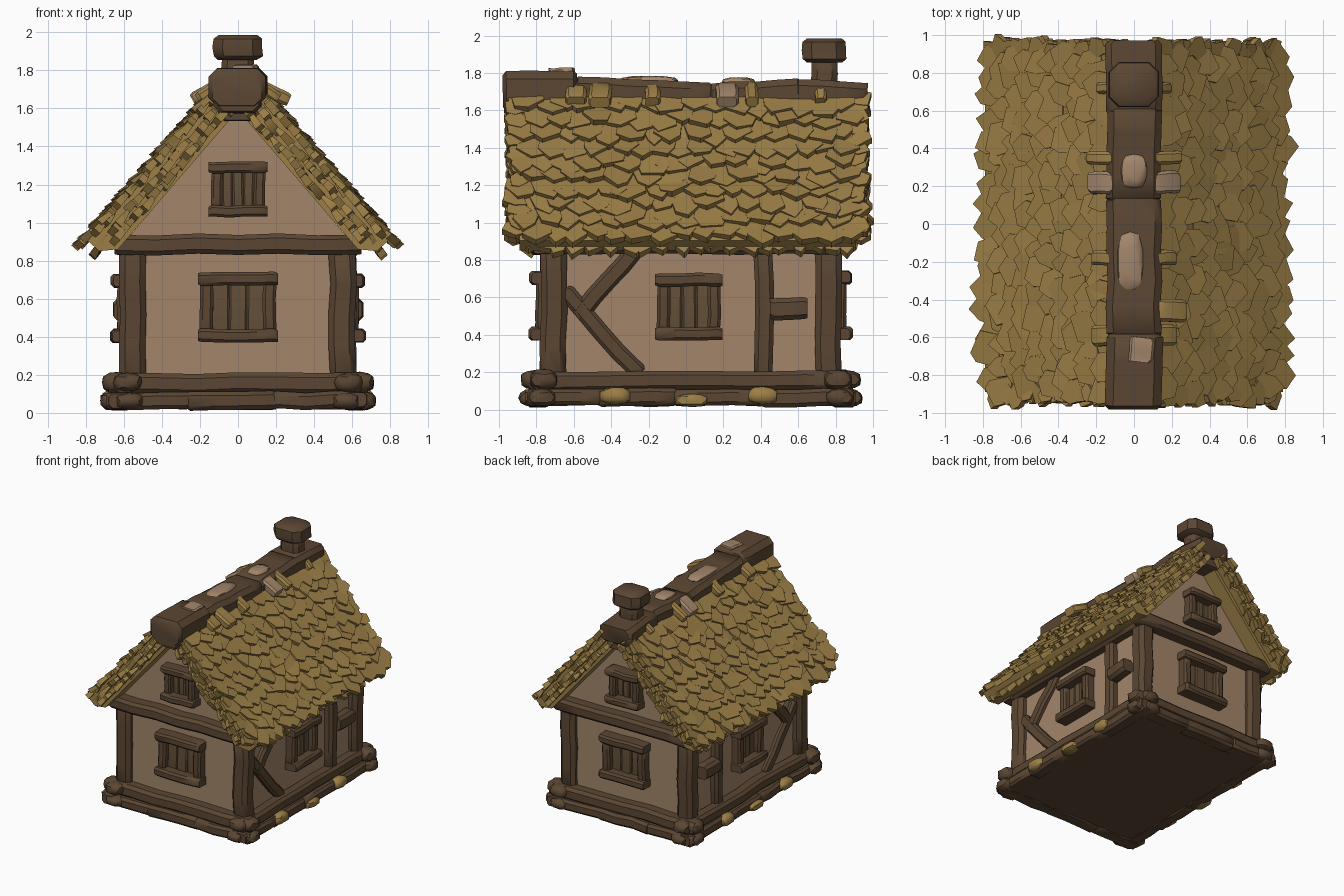
import bpy, bmesh, math, random
from mathutils import Vector, Matrix

if "Cube" in bpy.data.objects:
    bpy.data.objects.remove(bpy.data.objects["Cube"])

random.seed(7)
R = random.uniform


def material(name, rgb):
    m = bpy.data.materials.new(name)
    m.diffuse_color = (*rgb, 1)
    m.use_nodes = True
    m.node_tree.nodes["Principled BSDF"].inputs["Base Color"].default_value = m.diffuse_color
    return m


WOOD = material("dark wood", (0.105, 0.062, 0.033))
PANE = material("shutter wood", (0.125, 0.078, 0.040))
PLASTER = material("tan plaster", (0.365, 0.235, 0.145))
STRAW = material("golden thatch", (0.335, 0.213, 0.062))


def make(name, verts, faces, mat, M=Matrix()):
    bm = bmesh.new()
    vs = [bm.verts.new(M @ Vector(v)) for v in verts]
    for f in faces:
        bm.faces.new([vs[i] for i in f])
    bmesh.ops.recalc_face_normals(bm, faces=bm.faces)
    me = bpy.data.meshes.new(name)
    bm.to_mesh(me)
    bm.free()
    me.materials.append(mat)
    ob = bpy.data.objects.new(name, me)
    bpy.context.collection.objects.link(ob)
    return ob


def beam(name, p0, p1, w, h, mat=WOOD, seg=4, jit=0.006, M=Matrix(), taper=0.86):
    """Hand-hewn timber: chamfered box section swept from p0 to p1."""
    p0, p1 = Vector(p0), Vector(p1)
    d = p1 - p0
    L = d.length
    d.normalize()
    up = Vector((0, 1, 0)) if abs(d.z) > 0.95 else Vector((0, 0, 1))
    side = d.cross(up).normalized()
    up = side.cross(d)
    a, b = w / 2, h / 2
    c = 0.22 * min(w, h)
    sec = [(a, b - c), (a - c, b), (c - a, b), (-a, b - c),
           (-a, c - b), (c - a, -b), (a - c, -b), (a, c - b)]
    e = min(0.02, L * 0.15)
    ts = [0, e] + [e + (L - 2 * e) * i / seg for i in range(1, seg)] + [L - e, L]
    verts, faces = [], []
    for i, t in enumerate(ts):
        k = taper if i in (0, len(ts) - 1) else 1
        ox, oy = R(-jit, jit), R(-jit, jit)
        k *= 1 + R(-jit, jit) * 3
        for x, y in sec:
            verts.append(p0 + d * t + side * (x * k + ox) + up * (y * k + oy))
    for i in range(len(ts) - 1):
        for j in range(8):
            q = (j + 1) % 8
            faces.append((i * 8 + j, i * 8 + q, i * 8 + 8 + q, i * 8 + 8 + j))
    n = (len(ts) - 1) * 8
    faces += [tuple(range(8)), tuple(range(n, n + 8))]
    return make(name, verts, faces, mat, M)


def blob(name, loc, size, mat, jit=0.1):
    """Rough rounded lump."""
    bm = bmesh.new()
    bmesh.ops.create_icosphere(bm, subdivisions=2, radius=1)
    for v in bm.verts:
        m = max(abs(c) for c in v.co)
        v.co *= (1 + 0.45 * (1 / m - 1)) * (1 + R(-jit, jit) * 0.5)
        v.co = Vector([c * s / 2 + l for c, s, l in zip(v.co, size, loc)])
    me = bpy.data.meshes.new(name)
    bm.to_mesh(me)
    bm.free()
    me.materials.append(mat)
    bpy.context.collection.objects.link(bpy.data.objects.new(name, me))


def prism(name, prof, y0, y1, mat):
    n = len(prof)
    verts = [(x, y, z) for y in (y0, y1) for x, z in prof]
    faces = [(i, (i + 1) % n, n + (i + 1) % n, n + i) for i in range(n)]
    return make(name, verts, faces + [tuple(range(n)), tuple(range(n, 2 * n))], mat)


# Plaster body with gables, and timber floor
prism("plaster_walls", [(-0.56, 0.06), (0.56, 0.06), (0.56, 0.94), (0.02, 1.57),
                        (-0.02, 1.57), (-0.56, 0.94)], -0.73, 0.78, PLASTER)
prism("floor", [(-0.61, 0.025), (0.61, 0.025), (0.61, 0.1), (-0.61, 0.1)], -0.79, 0.85, WOOD)

# Base and wall-plate beams on front and back
for tag, y, o in (("front", -0.77, -1), ("back", 0.82, 1)):
    beam(tag + "_sill", (-0.68, y, 0.155), (0.68, y, 0.155), 0.12, 0.11, seg=6)
    for i, (a, b) in enumerate(((-0.69, -0.25), (-0.27, 0.2), (0.18, 0.69))):
        beam(tag + "_footing_%d" % i, (a, y + o * 0.02, 0.065), (b, y + o * 0.02, 0.065),
             0.13, 0.09 + 0.008 * (i % 2), seg=3)
    beam(tag + "_wall_plate", (-0.65, y, 0.885), (0.65, y, 0.885), 0.13, 0.105, seg=6)

# Corner posts, corner stones and side timbers, both sides
for tag, s in (("left", -1), ("right", 1)):
    for yt, y, o in (("front", -0.71, -1), ("back", 0.76, 1)):
        beam("%s_%s_post" % (tag, yt), (s * 0.55, y, 0.17), (s * 0.55, y, 0.86), 0.14, 0.14)
        for j, (dx, dy, z, h) in enumerate(((0.09, 0.05, 0.16, 0.11), (0.03, 0.10, 0.16, 0.1),
                                            (0.10, 0.06, 0.065, 0.095), (0.02, 0.11, 0.062, 0.09))):
            blob("%s_%s_corner_stone_%d" % (tag, yt, j),
                 (s * (0.55 + dx), y + o * dy, z), (0.15, 0.15, h), WOOD)
    beam(tag + "_sill", (s * 0.60, -0.84, 0.155), (s * 0.60, 0.89, 0.155), 0.11, 0.1, seg=7)
    for i, (a, b) in enumerate(((-0.86, -0.45), (-0.47, -0.05), (-0.07, 0.42), (0.4, 0.91))):
        beam(tag + "_footing_%d" % i, (s * 0.62, a, 0.065), (s * 0.62, b, 0.065),
             0.12, 0.085 + 0.01 * (i % 2), seg=3)
    beam(tag + "_wall_plate", (s * 0.585, -0.78, 0.875), (s * 0.585, 0.83, 0.875), 0.11, 0.09, seg=6)
    beam(tag + "_mid_post", (s * 0.565, 0.415, 0.18), (s * 0.565, 0.415, 0.86), 0.11, 0.1)
    beam(tag + "_stub", (s * 0.60, 0.45, 0.54), (s * 0.60, 0.65, 0.54), 0.11, 0.12, seg=2)
    beam(tag + "_upper_brace", (s * 0.56, -0.58, 0.50), (s * 0.56, -0.25, 0.88), 0.08, 0.095)
    beam(tag + "_lower_brace", (s * 0.56, -0.65, 0.64), (s * 0.56, -0.25, 0.19), 0.08, 0.09)
    # Straw lumps caught on the footing
    for j, (y, z, w, h) in enumerate(((-0.38, 0.075, 0.17, 0.09), (0.03, 0.05, 0.18, 0.07),
                                      (0.41, 0.075, 0.16, 0.095))):
        blob("%s_straw_lump_%d" % (tag, j), (s * 0.665, y, z), (0.10, w, h), STRAW)


# Shuttered window; local -y points out of the wall
def window(name, loc, turn, hw, z0, z1, t=0.07):
    M = Matrix.Translation(loc) @ Matrix.Rotation(math.radians(turn), 4, 'Z')
    beam(name + "_lintel", (-hw - 0.01, -0.04, z1 - t / 2), (hw + 0.01, -0.04, z1 - t / 2),
         0.13, t, M=M, seg=3, jit=0.004)
    beam(name + "_ledge", (-hw - 0.01, -0.045, z0 + t / 2), (hw + 0.01, -0.045, z0 + t / 2),
         0.13, t, M=M, seg=3, jit=0.004)
    for k, s in (("a", -1), ("b", 1)):
        x = s * (hw - 0.035)
        beam(name + "_jamb_" + k, (x, -0.03, z0 + 0.03), (x, -0.03, z1 - 0.03),
             t, 0.09, M=M, seg=3, jit=0.004)
    step = 2 * (hw - 0.06) / 3
    for i in range(3):
        x = (i - 1) * step
        beam(name + "_board_%d" % i, (x, -0.004 - 0.006 * (i % 2), z0 + 0.03),
             (x, -0.004 - 0.006 * (i % 2), z1 - 0.03), step, 0.04, PANE, M=M, seg=2, jit=0.002)


window("front_window", (0, -0.73, 0), 0, 0.20, 0.37, 0.74)
window("back_window", (0, 0.78, 0), 180, 0.20, 0.37, 0.74)
window("front_attic_window", (0, -0.73, 0), 0, 0.145, 1.03, 1.32, 0.06)
window("back_attic_window", (0, 0.78, 0), 180, 0.145, 1.03, 1.32, 0.06)
window("right_window", (0.56, 0.015, 0), 90, 0.17, 0.37, 0.73)
window("left_window", (-0.56, 0.015, 0), -90, 0.17, 0.37, 0.73)

# Thatched roof: solid slab per side plus overlapping pointed tufts
for tag, s in (("left", -1), ("right", 1)):
    slab = [(0, 1.59), (0.63, 0.86), (0.73, 0.85), (0.79, 0.905), (0.10, 1.70), (0, 1.70)]
    prism(tag + "_thatch_slab", [(s * x, z) for x, z in slab], -0.89, 0.91, STRAW)
    down = Vector((s * 0.656, 0, -0.755))
    nor = Vector((s * 0.755, 0, 0.656))
    Y = Vector((0, 1, 0))
    verts, faces = [], []

    def tuft(origin, ang, w, L, lift):
        d = down * math.cos(ang) + Y * math.sin(ang)
        u = Y * math.cos(ang) - down * math.sin(ang)
        base = len(verts)
        tip = R(-0.25, 0.25) * w
        out = [(-w / 2, 0), (w / 2, 0), (w * R(0.4, 0.55), L * R(0.55, 0.8)), (tip, L),
               (-w * R(0.4, 0.55), L * R(0.55, 0.8))]
        for th in (0, -0.045):
            for a, b in out:
                verts.append(origin + u * a + d * b + nor * (lift * b / L + th * (0.4 + 0.6 * b / L)))
        faces.append(tuple(base + i for i in range(5)))
        faces.append(tuple(base + 5 + i for i in range(5)))
        for i in range(5):
            j = (i + 1) % 5
            faces.append((base + i, base + j, base + 5 + j, base + 5 + i))

    top = Vector((s * 0.10, 0, 1.70))
    for r in range(10):
        for c in range(16):
            y = -0.86 + 1.74 * (c + 0.5 * (r % 2)) / 15.5 + R(-0.02, 0.02)
            tuft(top + down * (0.02 + 0.1 * r + R(-0.02, 0.02)) + Y * min(y, 0.88) + nor * 0.004,
                 R(-0.3, 0.3), R(0.12, 0.18), R(0.14, 0.19), R(0.025, 0.05))
    # ragged verge ends
    for e, y in ((-1, -0.87), (1, 0.89)):
        for r in range(14):
            for depth in (0.01, -0.05, -0.10):
                v = 0.03 + 0.072 * r + R(-0.02, 0.02)
                if v + 0.3 * abs(depth) < 0.98:
                    tuft(top + down * v + Y * y + nor * depth, e * R(0.7, 1.25),
                         R(0.08, 0.13), R(0.07, 0.12) + 0.1 * depth, R(0, 0.025))
    # eave fringe
    for c in range(20):
        y = -0.85 + 1.72 * c / 19
        tuft(Vector((s * 0.70, y, 0.945)), R(-0.3, 0.3), R(0.08, 0.13), R(0.10, 0.15), -0.01)
    make(tag + "_thatch_tufts", verts, faces, STRAW)

# Ridge logs
beam("ridge_under_beam", (0, -0.91, 1.60), (0, 0.93, 1.60), 0.20, 0.14, seg=6)
beam("ridge_front_log", (0, -0.98, 1.705), (0, -0.58, 1.715), 0.30, 0.20, seg=3)
beam("ridge_front_log_core", (0, -0.975, 1.65), (0, -0.55, 1.66), 0.25, 0.16, seg=3)
beam("ridge_middle_log_a", (0, -0.60, 1.70), (0, 0.14, 1.665), 0.29, 0.165, seg=5)
beam("ridge_middle_log_b", (0, 0.12, 1.665), (0, 0.62, 1.69), 0.29, 0.16, seg=4)
beam("ridge_back_log", (0, 0.58, 1.69), (0, 0.97, 1.675), 0.30, 0.15, seg=3)

# Chimney post and cap
beam("chimney_post", (0, 0.74, 1.70), (0, 0.74, 1.89), 0.17, 0.14, seg=2)
beam("chimney_cap", (0, 0.74, 1.855), (0, 0.74, 1.985), 0.26, 0.235, seg=2, taper=0.78)

# Plaster patches and straw ties on the ridge
blob("ridge_patch_large", (-0.02, -0.2, 1.76), (0.14, 0.32, 0.05), PLASTER, 0.03)
blob("ridge_patch_small", (0.0, 0.28, 1.752), (0.14, 0.18, 0.05), PLASTER, 0.03)
beam("ridge_plaster_block", (0.03, -0.73, 1.80), (0.045, -0.60, 1.805), 0.13, 0.05, PLASTER, seg=2)
for tag, s in (("left", -1), ("right", 1)):
    for j, (y, w, x1, mat) in enumerate(((-0.59, 0.11, 0.21, STRAW), (-0.18, 0.08, 0.21, STRAW),
                                         (0.22, 0.12, 0.23, PLASTER), (0.35, 0.07, 0.24, STRAW),
                                         (0.72, 0.06, 0.18, STRAW), (-0.46, 0.12, 0.27, STRAW))):
        if j == 5 and s < 0:
            continue
        beam("%s_ridge_tie_%d" % (tag, j), (s * 0.10, y, 1.72), (s * x1, y, 1.645),
             w, 0.07, mat, seg=2, jit=0.004)

# Smooth faces, keeping hewn edges sharp
for ob in bpy.context.collection.objects:
    ob.select_set(True)
    bpy.context.view_layer.objects.active = ob
bpy.ops.object.shade_smooth_by_angle(angle=math.radians(40))
